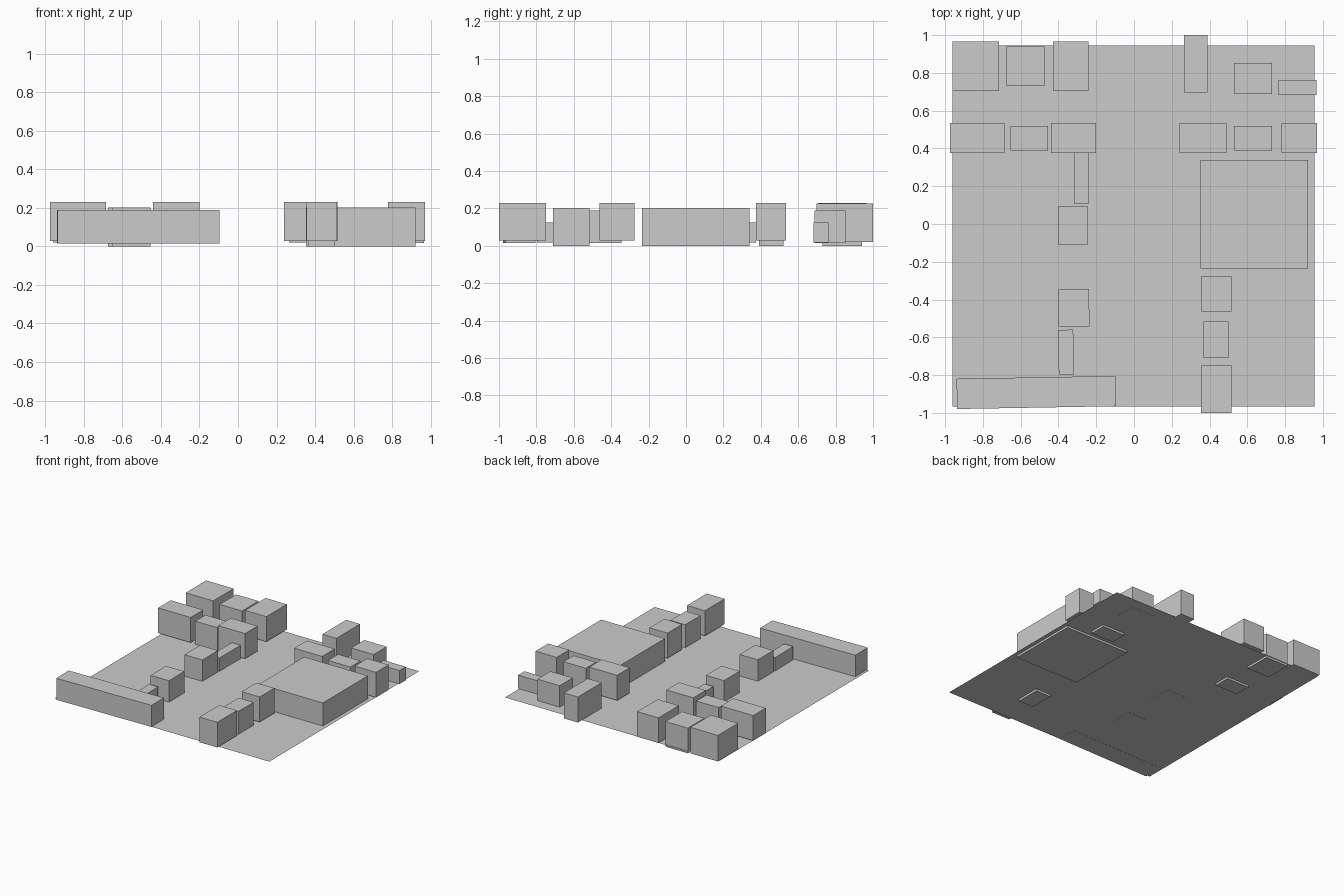
import bpy
import bmesh
from math import radians
from mathutils import Matrix

if "Cube" in bpy.data.objects:
    bpy.data.objects.remove(bpy.data.objects["Cube"])


def make_object(name, bm):
    mesh = bpy.data.meshes.new(name)
    bm.to_mesh(mesh)
    bm.free()
    obj = bpy.data.objects.new(name, mesh)
    bpy.context.collection.objects.link(obj)
    return obj


def block(name, x0, x1, y0, y1, z0, z1, turn=0.0):
    """Axis-aligned box from its extents, optionally turned about z."""
    bm = bmesh.new()
    bmesh.ops.create_cube(bm, size=1)
    bmesh.ops.transform(bm, verts=bm.verts,
                        matrix=Matrix.Diagonal((x1 - x0, y1 - y0, z1 - z0, 1)))
    obj = make_object(name, bm)
    obj.location = ((x0 + x1) / 2, (y0 + y1) / 2, (z0 + z1) / 2)
    obj.rotation_euler.z = radians(turn)
    return obj


# Height bands (bottom, top)
TALL = (0.027, 0.23)
SUNK = (0.0, 0.203)
MID = (0.016, 0.19)
LOW = (0.017, 0.125)

# Ground sheet
bm = bmesh.new()
bmesh.ops.create_grid(bm, x_segments=1, y_segments=1, size=0.5)
ground = make_object("ground_sheet", bm)
ground.scale = (1.915, 1.91, 1)
ground.location = (-0.0025, -0.01, 0.017)

# Back row
block("back_left_corner_building", -0.96, -0.715, 0.705, 0.965, 0.02, 0.23)
block("back_left_middle_building", -0.675, -0.475, 0.73, 0.94, *SUNK)
block("back_left_inner_building", -0.43, -0.24, 0.705, 0.965, *TALL)
block("back_right_inner_building", 0.265, 0.39, 0.697, 1.0, 0.02, 0.226)
block("back_right_middle_building", 0.53, 0.73, 0.687, 0.853, *MID)
block("back_right_low_building", 0.765, 0.965, 0.683, 0.763, *LOW)

# Second row: tall buildings with lower sunk ones between them
for i, (x0, x1) in enumerate([(-0.975, -0.685), (-0.44, -0.2), (0.24, 0.49), (0.78, 0.97)]):
    block(f"second_row_tall_building_{i + 1}", x0, x1, 0.375, 0.535, *TALL)
for i, (x0, x1) in enumerate([(-0.655, -0.455), (0.53, 0.73)]):
    block(f"second_row_link_building_{i + 1}", x0, x1, 0.39, 0.52, *SUNK)

# Right side of the street
block("large_hall", 0.353, 0.922, -0.235, 0.34, *SUNK)
block("right_street_building_1", 0.357, 0.517, -0.462, -0.275, *TALL)
block("right_street_building_2", 0.367, 0.5, -0.71, -0.515, *SUNK)
block("right_street_building_3", 0.355, 0.515, -1.0, -0.748, *TALL)

# Left side of the street
block("left_street_low_building_1", -0.318, -0.24, 0.105, 0.375, *LOW)
block("left_street_building_1", -0.403, -0.243, -0.108, 0.092, *MID)
block("left_street_building_2", -0.4, -0.237, -0.543, -0.345, *MID, turn=0.5)
block("left_street_low_building_2", -0.4, -0.32, -0.797, -0.56, *LOW, turn=1)

# Long building along the front edge
block("long_front_building", -0.938, -0.097, -0.972, -0.812, *MID, turn=1)
